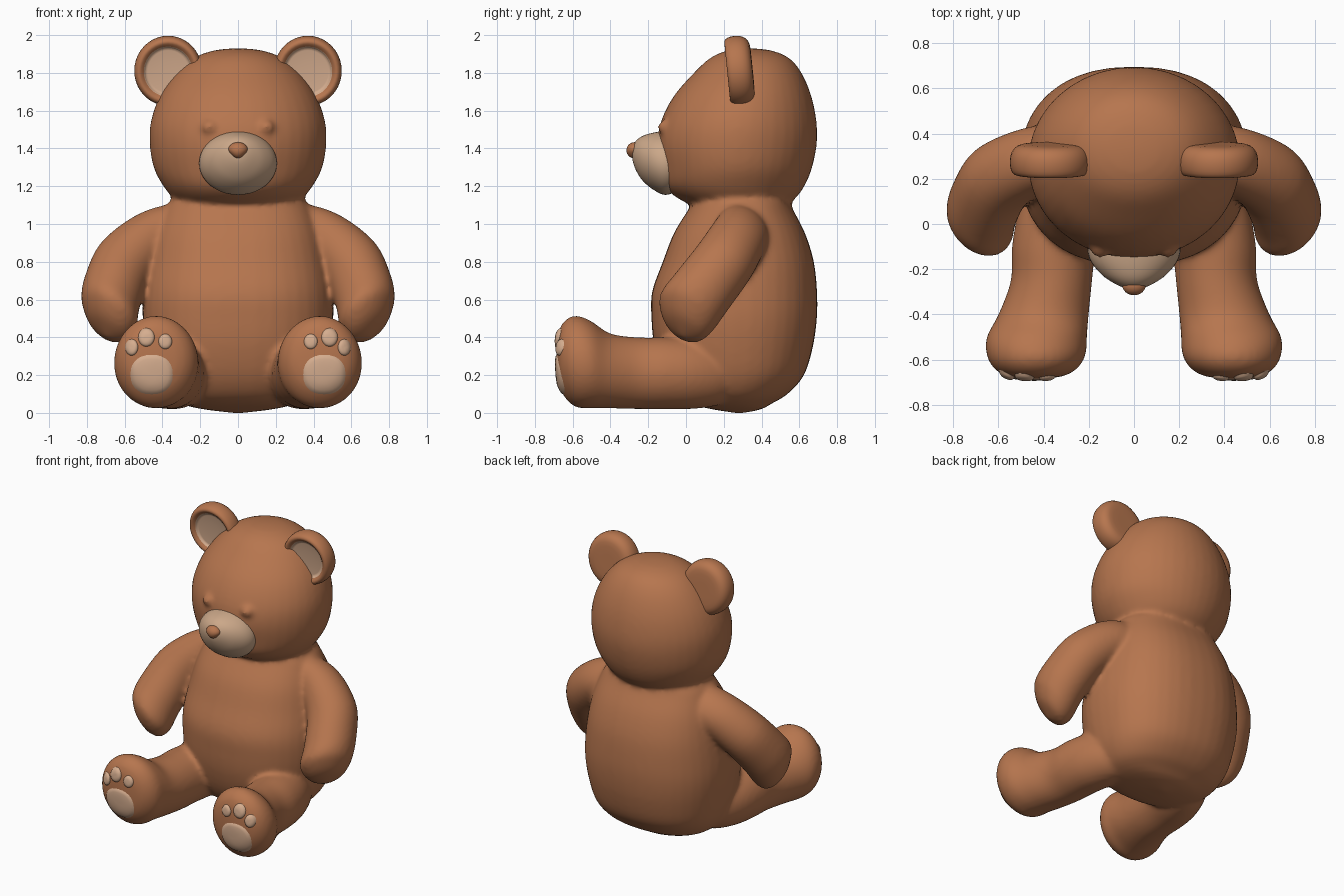
import bpy, bmesh, math
from mathutils import Vector, Matrix
from mathutils.bvhtree import BVHTree

if "Cube" in bpy.data.objects:
    bpy.data.objects.remove(bpy.data.objects["Cube"])

X, Y, Z = Vector((1, 0, 0)), Vector((0, 1, 0)), Vector((0, 0, 1))


def material(name, rgb):
    m = bpy.data.materials.new(name)
    m.diffuse_color = (*rgb, 1)
    m.use_nodes = True
    m.node_tree.nodes["Principled BSDF"].inputs["Base Color"].default_value = m.diffuse_color
    return m


FUR = material("brown fur", (0.47, 0.18, 0.077))
CREAM = material("cream fur", (0.60, 0.39, 0.25))
PAD = material("light tan pads", (0.67, 0.42, 0.275))


def finish(name, bm, mats, mirror=False):
    """Turn a bmesh into a smooth object, optionally mirrored across x."""
    me = bpy.data.meshes.new(name)
    bm.to_mesh(me)
    bm.free()
    ob = bpy.data.objects.new(name, me)
    bpy.context.collection.objects.link(ob)
    for m in mats:
        me.materials.append(m)
    for p in me.polygons:
        p.use_smooth = True
    if mirror:
        mod = ob.modifiers.new("Mirror", 'MIRROR')
        mod.use_mirror_merge = False
    return ob


def spline(rows, steps):
    """Catmull-Rom interpolation through rows of numbers."""
    out = []
    for i in range(len(rows) - 1):
        p0, p1 = rows[max(i - 1, 0)], rows[i]
        p2, p3 = rows[i + 1], rows[min(i + 2, len(rows) - 1)]
        for s in range(steps):
            t = s / steps
            out.append([0.5 * (2 * b + (c - a) * t + (2 * a - 5 * b + 4 * c - d) * t * t
                               + (3 * b - a - 3 * c + d) * t ** 3)
                        for a, b, c, d in zip(p0, p1, p2, p3)])
    return out + [list(rows[-1])]


def loft(rows, u, v, power=2.0, n=40, steps=4):
    """Skin oval rings (cx, cy, cz, ru, rv); ends with no radius close to a point."""
    bm = bmesh.new()
    rings = []
    for cx, cy, cz, ru, rv in spline(rows, steps):
        c = Vector((cx, cy, cz))
        ring = []
        for k in range(n):
            a = 2 * math.pi * k / n
            ca, sa = math.cos(a), math.sin(a)
            ring.append(bm.verts.new(
                c + u * max(ru, 0) * math.copysign(abs(ca) ** (2 / power), ca)
                + v * max(rv, 0) * math.copysign(abs(sa) ** (2 / power), sa)))
        rings.append(ring)
    for a, b in zip(rings, rings[1:]):
        for k in range(n):
            bm.faces.new((a[k], a[(k + 1) % n], b[(k + 1) % n], b[k]))
    bmesh.ops.remove_doubles(bm, verts=bm.verts, dist=0.0004)
    bmesh.ops.recalc_face_normals(bm, faces=bm.faces)
    return bm


def ellipsoid(loc, size):
    bm = bmesh.new()
    bmesh.ops.create_uvsphere(bm, u_segments=24, v_segments=14, radius=1,
                              matrix=Matrix.Translation(loc) @ Matrix.Diagonal((*size, 1)))
    return bm


def add_part(target, part, mirror=False):
    """Copy a part, and its mirror image if wanted, into the target bmesh."""
    me = bpy.data.meshes.new("part")
    part.to_mesh(me)
    target.from_mesh(me)
    if mirror:
        bmesh.ops.scale(part, vec=(-1, 1, 1), verts=part.verts)
        bmesh.ops.reverse_faces(part, faces=part.faces)
        part.to_mesh(me)
        target.from_mesh(me)
    part.free()
    bpy.data.meshes.remove(me)


# Body: z, y centre, half width, half depth
body = [(-.003, .28, 0, 0), (.006, .28, .08, .06), (.022, .265, .20, .14), (.05, .235, .31, .22),
        (.10, .238, .39, .30), (.20, .25, .45, .375), (.35, .252, .487, .42), (.50, .255, .505, .438),
        (.64, .257, .50, .437), (.80, .277, .475, .40), (.95, .283, .44, .348),
        (1.08, .29, .388, .275), (1.13, .295, .35, .25), (1.18, .30, .30, .20), (1.22, .30, 0, 0)]
skin = loft([(0, y, z, w, d) for z, y, w, d in body], X, Y, 2.3)

# Head
head = [(1.06, .30, 0, 0), (1.08, .30, .25, .20), (1.13, .27, .335, .303), (1.20, .257, .395, .37),
        (1.30, .265, .447, .403), (1.43, .27, .468, .423), (1.55, .28, .46, .41),
        (1.68, .30, .413, .363), (1.80, .327, .33, .285), (1.88, .337, .235, .207),
        (1.92, .335, .12, .11), (1.931, .33, 0, 0)]
add_part(skin, loft([(0, y, z, w, d) for z, y, w, d in head], X, Y))
add_part(skin, ellipsoid((.15, -.106, 1.512), (.045, .045, .04)), True)

# Arms: centre and radius along a path from shoulder to paw
arm = [(.22, .33, 1.06, 0), (.25, .33, 1.045, .08), (.34, .315, .995, .14), (.47, .275, .92, .155),
       (.60, .198, .795, .165), (.664, .085, .645, .17), (.682, .015, .55, .172),
       (.69, -.005, .495, .15), (.698, -.015, .44, .10), (.70, -.02, .40, 0)]
d = Vector((.39, -.36, -.55)).normalized()
u = d.cross(Y).normalized()
add_part(skin, loft([(*p, p[3]) for p in arm], u, d.cross(u)), True)

# Legs: y, x centre, half width, z centre, half height
leg = [(.38, .25, 0, .22, 0), (.32, .26, .08, .22, .08), (.20, .29, .155, .205, .155),
       (.05, .33, .182, .207, .185),
       (-.10, .355, .185, .21, .19), (-.25, .365, .18, .21, .19), (-.40, .40, .20, .222, .198),
       (-.50, .43, .222, .255, .23), (-.58, .433, .219, .272, .243), (-.64, .435, .183, .285, .205),
       (-.675, .438, .118, .29, .135), (-.686, .44, 0, .29, 0)]
leg_bm = loft([(x, y, z, w, h) for y, x, w, z, h in leg], X, Z)
tree = BVHTree.FromBMesh(leg_bm)
add_part(skin, leg_bm, True)

# Fuse torso, head and limbs into one soft skin
plush = finish("plush_body", skin, [FUR])
remesh = plush.modifiers.new("Fuse", 'REMESH')
remesh.mode = 'VOXEL'
remesh.voxel_size = 0.015
remesh.use_smooth_shade = True
soften = plush.modifiers.new("Soften", 'SMOOTH')
soften.factor = 0.5
soften.iterations = 10

# Muzzle and nose
muzzle = [(-.04, 1.325, .19, .15), (-.11, 1.322, .206, .168), (-.17, 1.332, .188, .152),
          (-.225, 1.346, .142, .122), (-.26, 1.36, .092, .085), (-.281, 1.37, .045, .042),
          (-.286, 1.372, 0, 0)]
finish("muzzle", loft([(0, y, z, w, h) for y, z, w, h in muzzle], X, Z), [CREAM])
nose = ellipsoid((0, -.273, 1.39), (.053, .042, .043))
for v in nose.verts:  # narrow towards the bottom
    v.co.x *= 1 + min(0, v.co.z - 1.395) * 8
finish("nose", nose, [FUR])

# Ears: turned profile (radius, depth) with a shallow tan dish in front
profile = [(0, .068), (.10, .068), (.145, .06), (.17, .035), (.179, 0), (.177, -.035),
           (.168, -.058), (.152, -.067), (.136, -.058), (.122, -.045), (.108, -.04), (0, -.036)]
ear = loft([(0, d, 0, r, r) for r, d in profile], X, Z, steps=2)
for f in ear.faces:
    c = f.calc_center_median()
    f.material_index = int(c.y < 0 and math.hypot(c.x, c.z) < .127)
bmesh.ops.transform(ear, verts=ear.verts,
                    matrix=Matrix.Translation((.370, .285, 1.812)) @ Matrix.Rotation(.1, 4, 'X')
                    @ Matrix.Diagonal((1, 1, 1.035, 1)))
finish("ears", ear, [FUR, PAD], True)


def paw_pad(name, x, z, rx, rz, height, power=2.0, n=28, rings=7):
    """Low cushion that follows the sole of the foot."""
    def point(px, pz, lift):
        hit = tree.ray_cast(Vector((px, -2, pz)), Y)[0]
        return (px, (hit.y if hit else -.6) - lift, pz)
    bm = bmesh.new()
    prev = None
    centre = bm.verts.new(point(x, z, height))
    for i in range(1, rings + 1):
        r = i / rings
        lift = height * (1 - r ** 4) - (.012 if i == rings else 0)
        ring = []
        for k in range(n):
            a = 2 * math.pi * k / n
            ca, sa = math.cos(a), math.sin(a)
            ring.append(bm.verts.new(point(
                x + rx * r * math.copysign(abs(ca) ** (2 / power), ca),
                z + rz * r * math.copysign(abs(sa) ** (2 / power), sa), lift)))
        for k in range(n):
            j = (k + 1) % n
            bm.faces.new((centre, ring[k], ring[j]) if prev is None
                         else (prev[k], ring[k], ring[j], prev[j]))
        prev = ring
    bm.normal_update()
    if sum(f.normal.y for f in bm.faces) > 0:
        bmesh.ops.reverse_faces(bm, faces=bm.faces)
    finish(name, bm, [PAD], True)


# Sole pads and toe pads
paw_pad("sole_pads", .457, .203, .124, .116, .010, 2.3)
paw_pad("inner_toe_pads", .385, .378, .039, .044, .014)
paw_pad("middle_toe_pads", .485, .40, .047, .053, .016)
paw_pad("outer_toe_pads", .563, .347, .037, .047, .016)
